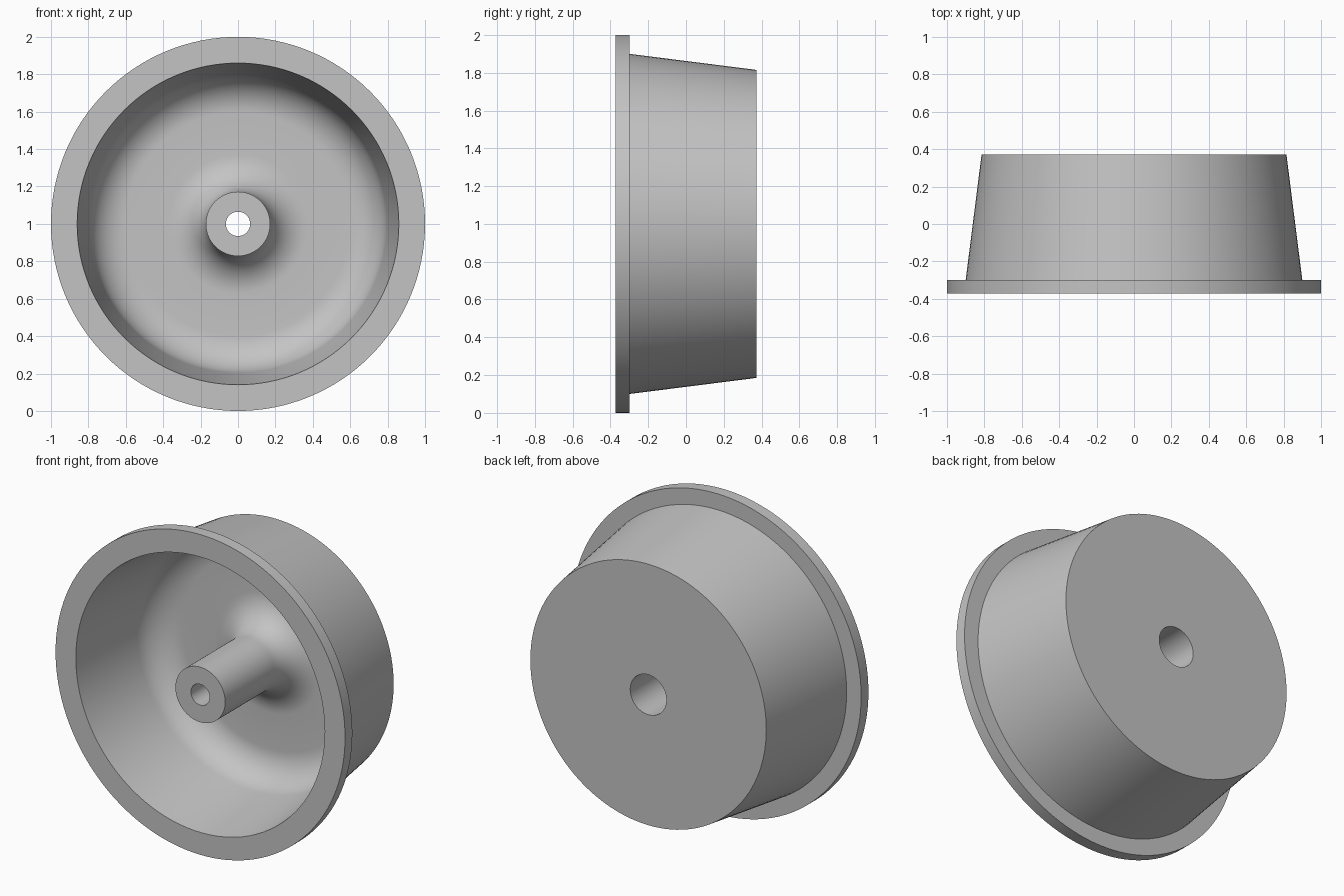
import bpy, bmesh
from math import atan, cos, sin, pi, radians
from mathutils import Vector

cube = bpy.data.objects.get("Cube")
if cube:
    bpy.data.objects.remove(cube, do_unlink=True)

FRONT, BACK = -0.372, 0.372
FLOOR, FILLET = 0.31, 0.20
MOUTH, TAPER, BOSS = 0.86, 0.127, 0.172
SEGMENTS = 128


def arc(cr, cy, radius, start, end, steps=14):
    """Points of an arc in the (radius, depth) plane."""
    angles = [start + (end - start) * i / steps for i in range(steps + 1)]
    return [(cr + radius * cos(a), cy + radius * sin(a)) for a in angles]


# Material
grey = bpy.data.materials.new("light_grey")
grey.use_nodes = True
colour = (0.55, 0.55, 0.55, 1.0)
grey.diffuse_color = colour
grey.node_tree.nodes["Principled BSDF"].inputs["Base Color"].default_value = colour

# Fillet between the tapered inner wall and the floor
slope = atan(TAPER)
centre_y = FLOOR - FILLET
centre_r = MOUTH - TAPER * (centre_y - FRONT) - FILLET / cos(slope)

# Closed cross-section: flange, tapered rim, back, stepped bore, hub, dish
profile = [(MOUTH, FRONT), (1.0, FRONT), (1.0, -0.30), (0.90, -0.30),
           (0.815, BACK), (0.125, BACK), (0.125, -0.1), (0.065, -0.1),
           (0.065, FRONT), (BOSS, FRONT)]
profile += arc(BOSS + FILLET, centre_y, FILLET, pi, pi / 2)
profile += arc(centre_r, centre_y, FILLET, pi / 2, slope)

# Wheel body, turned around the y axis
bm = bmesh.new()
verts = [bm.verts.new((r, y, 0)) for r, y in profile]
edges = [bm.edges.new((v, verts[(i + 1) % len(verts)])) for i, v in enumerate(verts)]
bmesh.ops.spin(bm, geom=verts + edges, cent=Vector(), axis=Vector((0, 1, 0)),
               angle=2 * pi, steps=SEGMENTS)
bmesh.ops.remove_doubles(bm, verts=bm.verts[:], dist=0.0001)
bmesh.ops.recalc_face_normals(bm, faces=bm.faces[:])
mesh = bpy.data.meshes.new("flanged_wheel")
bm.to_mesh(mesh)
bm.free()
mesh.materials.append(grey)

wheel = bpy.data.objects.new("flanged_wheel", mesh)
wheel.location.z = 1.0
bpy.context.collection.objects.link(wheel)
bpy.ops.object.select_all(action="DESELECT")
wheel.select_set(True)
bpy.context.view_layer.objects.active = wheel
bpy.ops.object.shade_smooth_by_angle(angle=radians(30))
